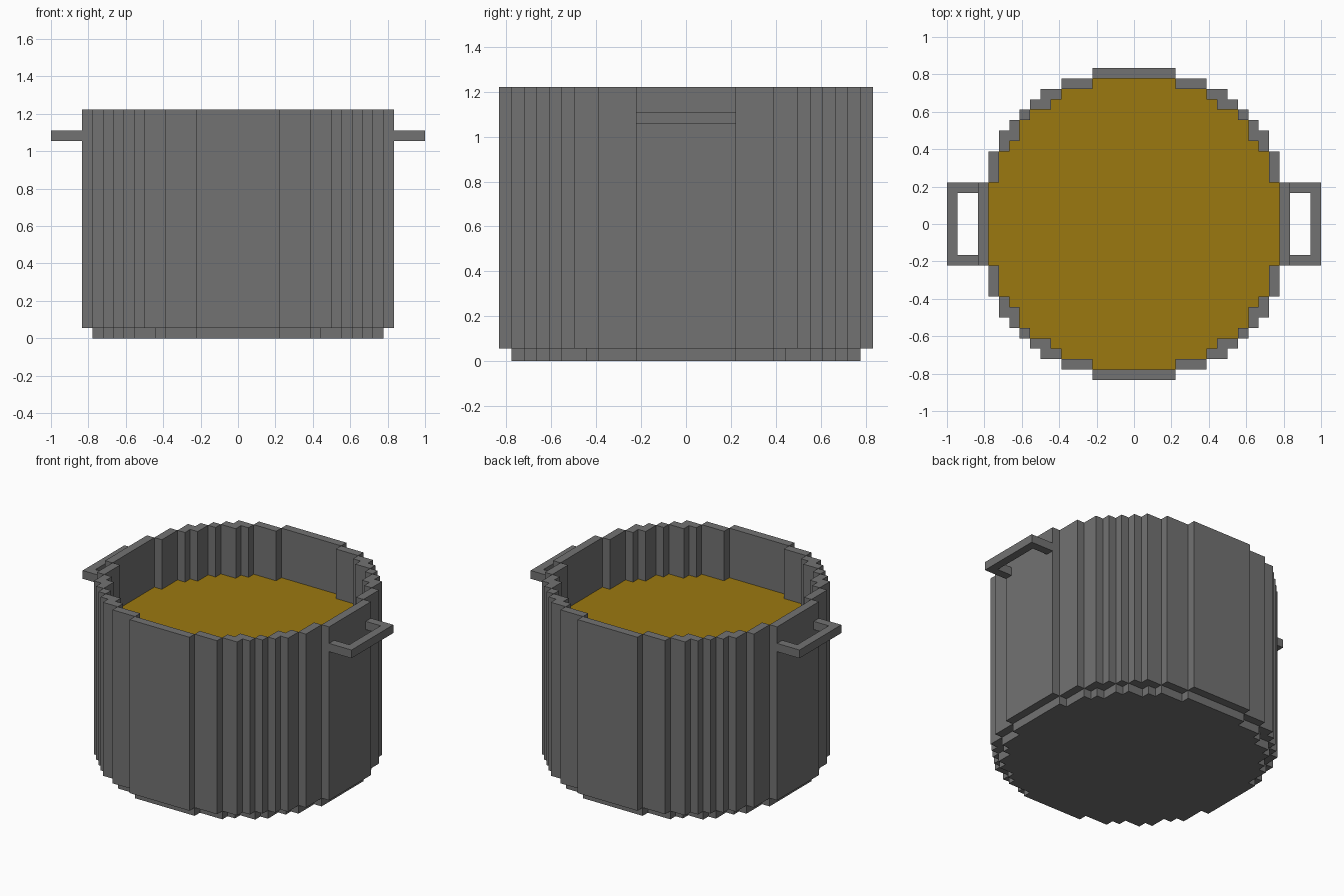
import bpy, bmesh

if "Cube" in bpy.data.objects:
    bpy.data.objects.remove(bpy.data.objects["Cube"])

U = 1 / 18  # block size: the model is 36 blocks long

# Half-widths of each block row, going outward from the centre line
OUTER = [15] * 4 + [14] * 3 + [13] * 2 + [12, 11, 10, 9, 7, 4]
INNER = [14] * 4 + [13] * 3 + [12] + [11] * 2 + [10, 8, 7, 4]


def material(name, color):
    m = bpy.data.materials.new(name)
    m.diffuse_color = (*color, 1)
    m.use_nodes = True
    m.node_tree.nodes["Principled BSDF"].inputs["Base Color"].default_value = m.diffuse_color
    return m


def disc(rows):
    """Set of block cells for a stepped round shape."""
    return {(x, s) for j, w in enumerate(rows)
            for s in (j, -j - 1) for x in range(-w, w)}


def rect(x0, x1, y0, y1):
    return {(x, y) for x in range(x0, x1) for y in range(y0, y1)}


def slab(name, cells, z0, z1, mat):
    """Extrude a set of cells from z0 to z1 as a clean closed shell."""
    bm = bmesh.new()

    def quad(*pts):
        bm.faces.new([bm.verts.new((x * U, y * U, z * U)) for x, y, z in pts])

    for x, y in sorted(cells):
        ring = [(x, y), (x + 1, y), (x + 1, y + 1), (x, y + 1)]
        quad(*[(*p, z1) for p in ring])
        quad(*[(*p, z0) for p in reversed(ring)])
        for i, (dx, dy) in enumerate([(0, -1), (1, 0), (0, 1), (-1, 0)]):
            if (x + dx, y + dy) not in cells:
                a, b = ring[i], ring[(i + 1) % 4]
                quad((*a, z0), (*b, z0), (*b, z1), (*a, z1))
    bmesh.ops.remove_doubles(bm, verts=bm.verts[:], dist=U * 0.01)
    bmesh.ops.dissolve_limit(bm, angle_limit=0.02, verts=bm.verts[:], edges=bm.edges[:])
    me = bpy.data.meshes.new(name)
    bm.to_mesh(me)
    bm.free()
    me.materials.append(mat)
    ob = bpy.data.objects.new(name, me)
    bpy.context.collection.objects.link(ob)
    return ob


grey = material("dark grey metal", (0.17, 0.17, 0.17))
gold = material("golden broth", (0.33, 0.19, 0.005))

# Pot: recessed base, stepped wall ring and the liquid inside
slab("pot_base", disc(INNER), 0, 1, grey)
slab("pot_wall", disc(OUTER) - disc(INNER), 1, 22, grey)
slab("broth", disc(INNER), 15, 16, gold)

# Handles: open loops on both sides
loop = rect(15, 18, -4, 4) - rect(15, 17, -3, 3)
slab("right_handle", loop, 19, 20, grey)
slab("left_handle", {(-x - 1, y) for x, y in loop}, 19, 20, grey)
